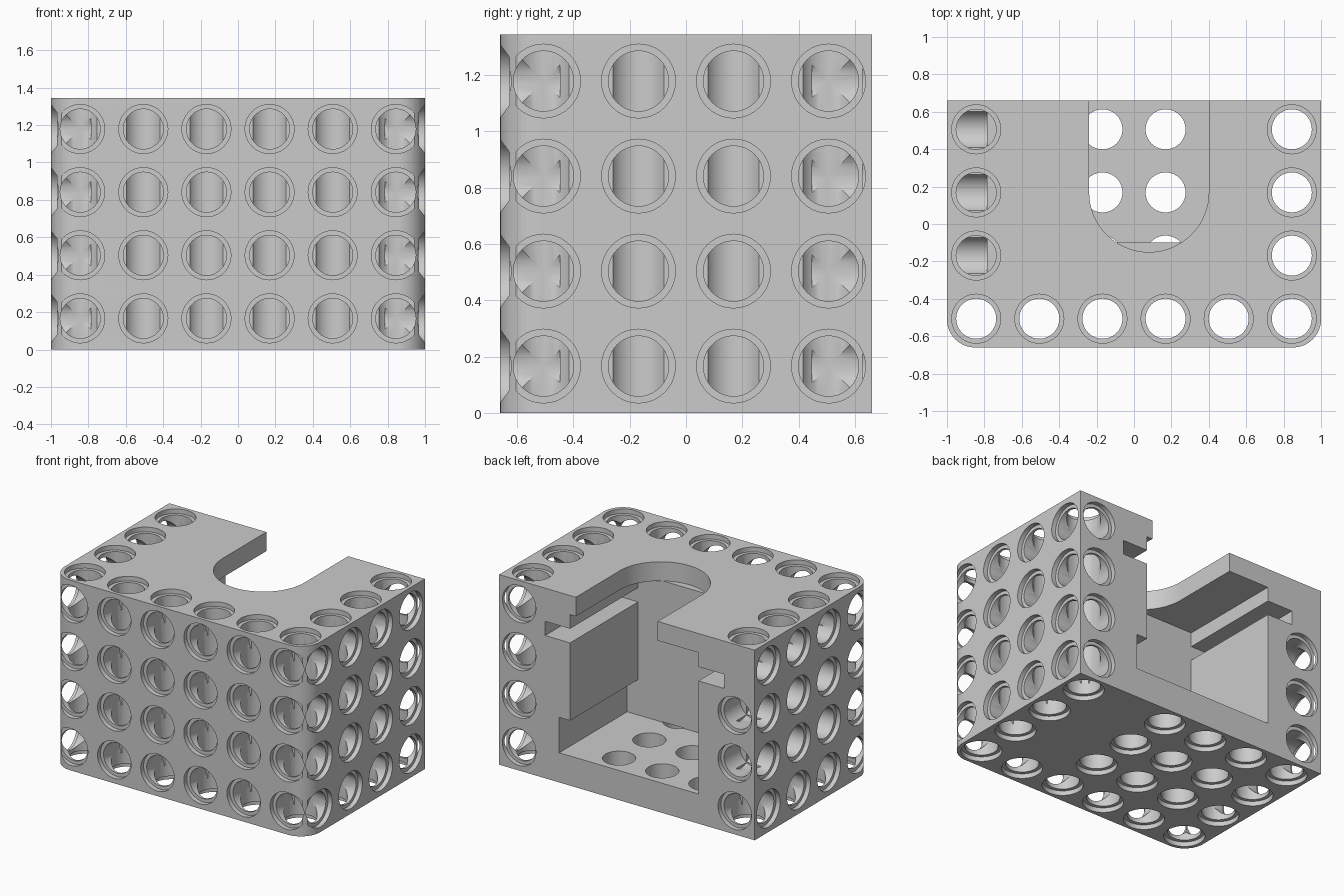
import bpy
import bmesh
from math import cos, sin, pi, radians
from mathutils import Vector, Matrix

if "Cube" in bpy.data.objects:
    bpy.data.objects.remove(bpy.data.objects["Cube"])

W, D, H = 1.0, 0.66, 1.345          # half width, half depth, height
PITCH = 0.3375
BORE, RIM, RIM_DEPTH, DEPTH = 0.107, 0.131, 0.033, 0.21
EPS = 0.02
XS = [(i - 2.5) * PITCH for i in range(6)]
YS = [(i - 1.5) * PITCH for i in range(4)]
ZS = [H / 2 + y for y in YS]


def make_object(name, bm):
    bmesh.ops.recalc_face_normals(bm, faces=bm.faces)
    mesh = bpy.data.meshes.new(name)
    bm.to_mesh(mesh)
    bm.free()
    obj = bpy.data.objects.new(name, mesh)
    bpy.context.collection.objects.link(obj)
    return obj


def prism(name, points, offset):
    """Extrude a closed 3D outline by an offset."""
    bm = bmesh.new()
    face = bm.faces.new([bm.verts.new(p) for p in points])
    ext = bmesh.ops.extrude_face_region(bm, geom=[face], use_keep_orig=True)
    moved = [g for g in ext["geom"] if isinstance(g, bmesh.types.BMVert)]
    bmesh.ops.translate(bm, verts=moved, vec=offset)
    return make_object(name, bm)


def arc(cx, cy, r, start, end, steps):
    for i in range(steps + 1):
        a = radians(start + (end - start) * i / steps)
        yield cx + r * cos(a), cy + r * sin(a)


def add_bore(bm, at, outward, through):
    """Lathe one stepped pin hole that opens along the outward direction."""
    profile = [(0, EPS), (RIM, EPS), (RIM, -RIM_DEPTH), (BORE, -RIM_DEPTH)]
    if through:
        profile += [(r, -H - z) for r, z in reversed(profile)]
    else:
        profile += [(BORE, -DEPTH - 0.003), (0, -DEPTH - 0.003)]
    place = Matrix.Translation(at) @ Vector(outward).to_track_quat('Z', 'Y').to_matrix().to_4x4()
    steps = 40
    rings = []
    for r, z in profile:
        if r == 0:
            rings.append([bm.verts.new(place @ Vector((0, 0, z)))] * steps)
        else:
            rings.append([bm.verts.new(place @ Vector((r * cos(2 * pi * k / steps),
                                                       r * sin(2 * pi * k / steps), z)))
                          for k in range(steps)])
    for lower, upper in zip(rings, rings[1:]):
        for k in range(steps):
            n = (k + 1) % steps
            quad = [lower[k], lower[n], upper[n], upper[k]]
            bm.faces.new(list(dict.fromkeys(quad)))


def bores(name, spots, outward, through=False):
    bm = bmesh.new()
    for spot in spots:
        add_bore(bm, Vector(spot), outward, through)
    return make_object(name, bm)


def cut(body, cutter):
    cutter.hide_render = True
    mod = body.modifiers.new(cutter.name, 'BOOLEAN')
    mod.operation = 'DIFFERENCE'
    mod.solver = 'MANIFOLD'
    mod.object = cutter
    bpy.context.view_layer.objects.active = body
    bpy.ops.object.modifier_apply(modifier=mod.name)
    bpy.data.objects.remove(cutter)


# Block with rounded front corners
R = 0.15
outline = [(W, D), (-W, D)]
outline += arc(-W + R, -D + R, R, 180, 270, 12)
outline += arc(W - R, -D + R, R, 270, 360, 12)
housing = prism("housing", [(x, y, 0) for x, y in outline], (0, 0, H))

# Pocket open at the back, with side slots and a cable recess
FRONT = -0.10
pocket = [(-0.56, 0.21), (0.53, 0.21), (0.53, 0.46), (0.445, 0.46),
          (0.445, 1.01), (0.64, 1.01), (0.64, 1.11), (0.445, 1.11),
          (0.445, 1.21), (-0.56, 1.21), (-0.56, 1.11), (-0.76, 1.11),
          (-0.76, 1.01), (-0.56, 1.01)]
cut(housing, prism("pocket", [(x, FRONT, z) for x, z in pocket], (0, D - FRONT + EPS, 0)))

# U-shaped opening in the roof
slot = [(0.40, D + EPS), (-0.24, D + EPS)] + list(arc(0.08, 0.17, 0.32, 180, 360, 32))
cut(housing, prism("roof_slot", [(x, y, 1.21) for x, y in slot], (0, 0, H)))

# Vertical holes running through the front wall and one side wall
through = [(x, y, H) for x in XS for y in YS if y == YS[0] or x == XS[-1]]
cut(housing, bores("through_holes", through, (0, 0, 1), True))

# Blind holes on every side
cut(housing, bores("top_holes", [(XS[0], y, H) for y in YS[1:]], (0, 0, 1)))
cut(housing, bores("floor_holes", [(x, y, 0) for x in XS[:4] for y in YS[1:]], (0, 0, -1)))
cut(housing, bores("front_holes", [(x, -D, z) for x in XS for z in ZS], (0, -1, 0)))
for s in (-1, 1):
    cut(housing, bores("side_holes", [(s * W, y, z) for y in YS for z in ZS], (s, 0, 0)))
back = [(XS[-1], D, z) for z in ZS] + [(XS[0], D, z) for z in ZS[:3]]
cut(housing, bores("back_holes", back, (0, 1, 0)))

# Plain grey finish
grey = bpy.data.materials.new("light_grey")
grey.use_nodes = True
colour = (0.6, 0.6, 0.6, 1)
grey.diffuse_color = colour
grey.node_tree.nodes["Principled BSDF"].inputs["Base Color"].default_value = colour
housing.data.materials.clear()
housing.data.materials.append(grey)

bpy.ops.object.select_all(action='DESELECT')
housing.select_set(True)
bpy.context.view_layer.objects.active = housing
bpy.ops.object.shade_smooth_by_angle(angle=radians(30))
